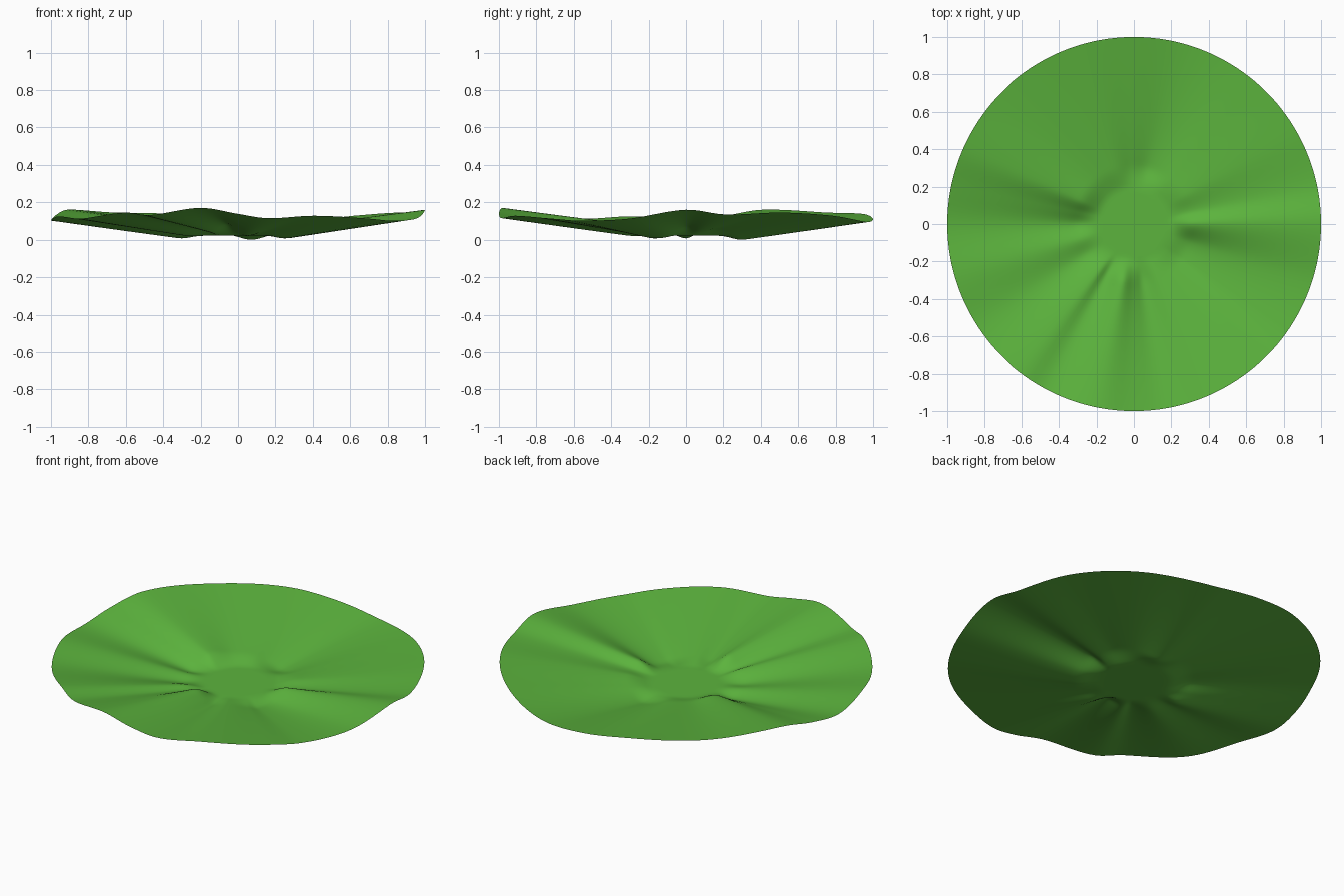
import bpy, bmesh, math

if "Cube" in bpy.data.objects:
    bpy.data.objects.remove(bpy.data.objects["Cube"])

# Rim height around the leaf: (angle in degrees from +x, height)
RIM = [(0, .16), (12, .135), (30, .145), (50, .13), (75, .095), (92, .112), (108, .137),
       (131, .145), (156, .16), (168, .128), (180, .102), (196, .125), (213, .113),
       (233, .145), (242, .132), (258.5, .17), (270, .138), (279, .115), (294, .128),
       (315, .112), (325, .102), (342, .112)]
MEAN = 0.128
N = len(RIM)


def key(i):
    a, z = RIM[i % N]
    return a + 360 * (i // N), z


def slope(i):
    (a0, z0), (a1, z1) = key(i - 1), key(i + 1)
    return (z1 - z0) / (a1 - a0)


def wave(deg):
    # Smooth closed curve through the rim heights
    i = max(k for k in range(N) if RIM[k][0] <= deg)
    (a0, z0), (a1, z1) = key(i), key(i + 1)
    h = a1 - a0
    t = (deg - a0) / h
    return (z0 * (2*t**3 - 3*t*t + 1) + slope(i) * h * (t**3 - 2*t*t + t)
            + z1 * (3*t*t - 2*t**3) + slope(i + 1) * h * (t**3 - t*t)) - MEAN


def smooth(t):
    t = min(1, max(0, t))
    return t * t * (3 - 2 * t)


def height(r, w):
    # Flat middle, shallow dish, folds that start just outside the middle
    dish = 0.022 + 0.106 * max(0, (r - 0.2) / 0.8) ** 1.03
    fold = smooth((r - 0.18) / 0.14) * (1.15 - 0.15 * r)
    return dish + fold * w


# Leaf surface as concentric rings
SEG, RINGS = 180, 50
waves = [wave(360 * s / SEG) for s in range(SEG)]
bm = bmesh.new()
centre = bm.verts.new((0, 0, height(0, 0)))
rings = []
for k in range(1, RINGS + 1):
    r = k / RINGS
    rings.append([bm.verts.new((r * math.cos(math.tau * s / SEG),
                                r * math.sin(math.tau * s / SEG),
                                height(r, waves[s]))) for s in range(SEG)])
for s in range(SEG):
    n = (s + 1) % SEG
    bm.faces.new((centre, rings[0][s], rings[0][n]))
    for a, b in zip(rings, rings[1:]):
        bm.faces.new((a[s], b[s], b[n], a[n]))

# Stand on the ground
low = min(v.co.z for v in bm.verts)
for v in bm.verts:
    v.co.z -= low
for f in bm.faces:
    f.smooth = True
mesh = bpy.data.meshes.new("leaf_pad")
bm.to_mesh(mesh)
bm.free()
leaf = bpy.data.objects.new("leaf_pad", mesh)
bpy.context.collection.objects.link(leaf)

# Green leaf colour
green = bpy.data.materials.new("leaf_green")
green.diffuse_color = (0.107, 0.456, 0.047, 1)
green.use_nodes = True
green.node_tree.nodes["Principled BSDF"].inputs["Base Color"].default_value = green.diffuse_color
mesh.materials.append(green)
